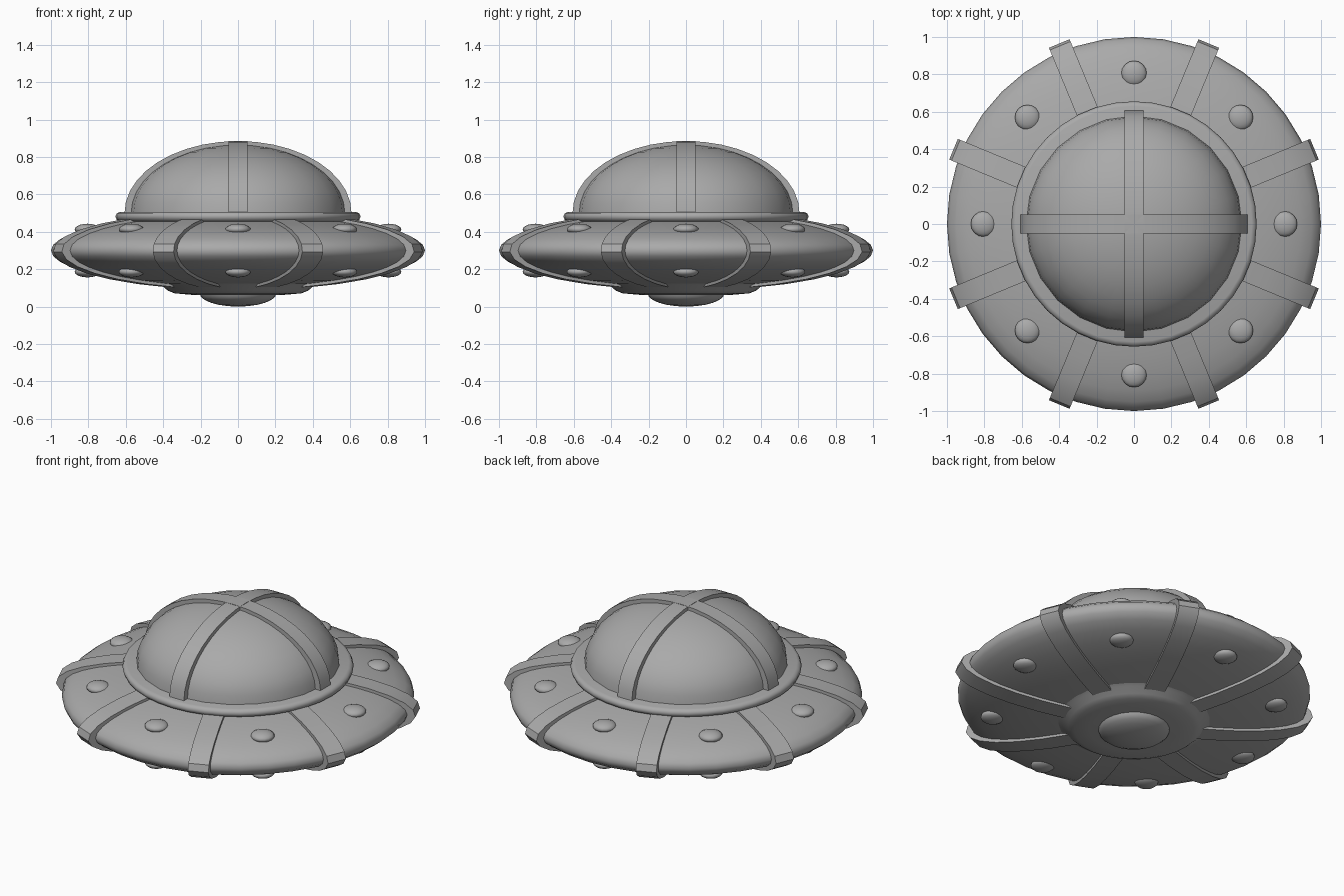
import bpy, bmesh
from math import sin, cos, pi, radians, sqrt

cube = bpy.data.objects.get("Cube")
if cube:
    bpy.data.objects.remove(cube)

GREY = (0.4, 0.4, 0.4, 1)
metal = bpy.data.materials.new("grey metal")
metal.use_nodes = True
metal.diffuse_color = GREY
metal.node_tree.nodes["Principled BSDF"].inputs["Base Color"].default_value = GREY


def finish(name, bm, angle):
    bmesh.ops.recalc_face_normals(bm, faces=bm.faces[:])
    mesh = bpy.data.meshes.new(name)
    bm.to_mesh(mesh)
    bm.free()
    obj = bpy.data.objects.new(name, mesh)
    bpy.context.collection.objects.link(obj)
    mesh.materials.append(metal)
    bpy.ops.object.select_all(action="DESELECT")
    obj.select_set(True)
    bpy.context.view_layer.objects.active = obj
    bpy.ops.object.shade_smooth_by_angle(angle=radians(angle))
    return obj


def lathe(name, profile, segments, angle=40):
    """Spin an (r, z) profile around the z axis."""
    bm = bmesh.new()
    verts = [bm.verts.new((r, 0, z)) for r, z in profile]
    edges = [bm.edges.new(pair) for pair in zip(verts, verts[1:])]
    bmesh.ops.spin(bm, geom=verts + edges, cent=(0, 0, 0), axis=(0, 0, 1),
                   angle=2 * pi, steps=segments, use_duplicate=False)
    bmesh.ops.remove_doubles(bm, verts=bm.verts[:], dist=0.0005)
    return finish(name, bm, angle)


def arc(rx, rz, z, start, end, steps):
    """Points (r, z) along an elliptical arc, angles in degrees."""
    angles = [radians(start + (end - start) * i / steps) for i in range(steps + 1)]
    return [(rx * cos(a), z + rz * sin(a)) for a in angles]


def strap(name, outer, inner, width, turn, angle=35):
    """Band of rectangular section between two matching (r, z) paths."""
    bm = bmesh.new()
    rows = []
    for (ro, zo), (ri, zi) in zip(outer, inner):
        corners = ((ro, -1, zo), (ro, 1, zo), (ri, 1, zi), (ri, -1, zi))
        rows.append([bm.verts.new((r, s * width / 2, z)) for r, s, z in corners])
    for a, b in zip(rows, rows[1:]):
        for i in range(4):
            j = (i + 1) % 4
            bm.faces.new((a[i], a[j], b[j], b[i]))
    bm.faces.new(rows[0])
    bm.faces.new(rows[-1])
    obj = finish(name, bm, angle)
    obj.rotation_euler.z = radians(turn)
    return obj


def button(name, turn, z):
    bm = bmesh.new()
    bmesh.ops.create_uvsphere(bm, u_segments=16, v_segments=10, radius=1)
    bmesh.ops.scale(bm, vec=(0.068, 0.068, 0.03), verts=bm.verts[:])
    obj = finish(name, bm, 60)
    a = radians(turn)
    obj.location = (0.805 * cos(a), 0.805 * sin(a), z)


# Saucer hull, canopy and belly
lathe("saucer_hull", arc(1.0, 0.197, 0.3, 90, -90, 20), 40, 60)
lathe("canopy_dome", arc(0.578, 0.365, 0.5, 90, 0, 10), 24, 60)
lathe("canopy_collar", [(0.55, 0.44), (0.63, 0.455), (0.648, 0.463), (0.656, 0.482),
                        (0.648, 0.499), (0.63, 0.506), (0, 0.506)], 40, 60)
lathe("belly_plate", [(0.45, 0.13), (0.41, 0.115), (0.375, 0.085), (0.34, 0.071),
                      (0.25, 0.063), (0, 0.062)], 32, 50)
lathe("belly_dome", arc(0.205, 0.07, 0.07, 0, -90, 6), 24, 60)

# Straps wrapped around the hull rim
hull_outer = arc(1.045, 0.212, 0.3, 54, -69, 11)
hull_inner = arc(0.99, 0.185, 0.3, 54, -69, 11)
for i in range(8):
    strap(f"hull_strap_{i + 1}", hull_outer, hull_inner, 0.12, 22.5 + 45 * i)

# Crossed straps over the canopy
canopy_outer = arc(0.607, 0.385, 0.5, 0, 180, 20)
canopy_inner = arc(0.56, 0.35, 0.5, 0, 180, 20)
for i in range(2):
    strap(f"canopy_strap_{i + 1}", canopy_outer, canopy_inner, 0.1, 90 * i)

# Domed buttons above and below the rim
for i in range(8):
    button(f"upper_button_{i + 1}", 45 * i, 0.413)
    button(f"lower_button_{i + 1}", 45 * i, 0.186)
